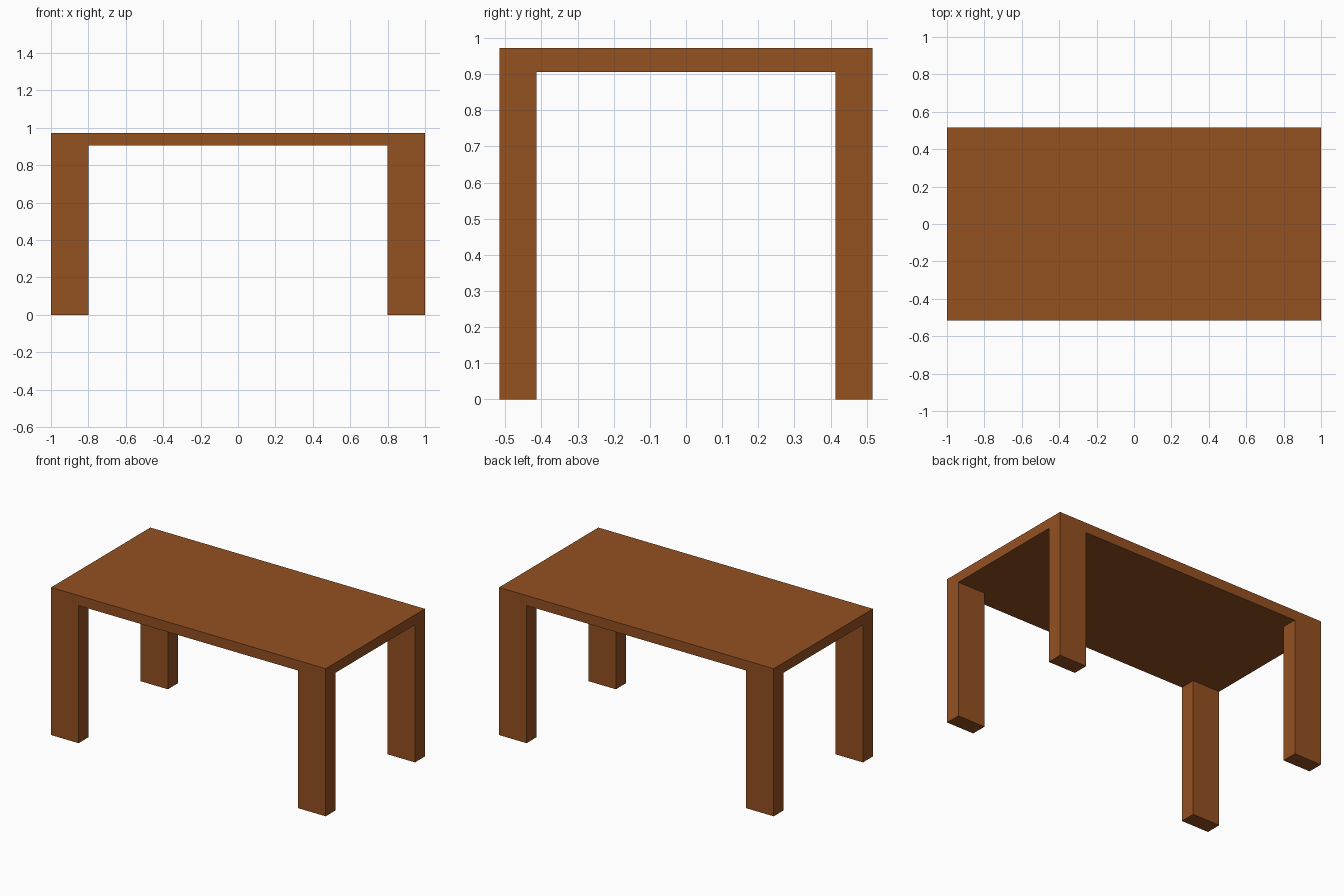
import bpy
import bmesh
from mathutils import Vector

if "Cube" in bpy.data.objects:
    bpy.data.objects.remove(bpy.data.objects["Cube"])

HALF_X, HALF_Y = 1.0, 0.516      # table top half sizes
LEG_X, LEG_Y = 0.8, 0.413        # inner faces of the legs
TOP_Z, UNDER_Z = 0.972, 0.906    # table top upper and lower surfaces

wood = bpy.data.materials.new("brown wood")
wood.diffuse_color = (0.296, 0.082, 0.0152, 1.0)
wood.use_nodes = True
wood.node_tree.nodes["Principled BSDF"].inputs["Base Color"].default_value = wood.diffuse_color

# Table top slab
bm = bmesh.new()
bmesh.ops.create_cube(bm, size=1.0)
for v in bm.verts:
    v.co = Vector((v.co.x * 2 * HALF_X, v.co.y * 2 * HALF_Y,
                   TOP_Z if v.co.z > 0 else UNDER_Z))

# Cut lines that mark out the corner legs
for normal, offset in (((1, 0, 0), LEG_X), ((0, 1, 0), LEG_Y)):
    for side in (-1, 1):
        bmesh.ops.bisect_plane(bm, geom=bm.verts[:] + bm.edges[:] + bm.faces[:],
                               plane_co=Vector(normal) * offset * side,
                               plane_no=normal)

# Legs: pull the four corner faces of the underside down to the floor
bm.normal_update()
corners = []
for f in bm.faces:
    c = f.calc_center_median()
    if f.normal.z < -0.9 and abs(c.x) > LEG_X and abs(c.y) > LEG_Y:
        corners.append(f)
for face in bmesh.ops.extrude_discrete_faces(bm, faces=corners)["faces"]:
    for v in face.verts:
        v.co.z = 0.0

# Weld the leg sides into the slab as one clean shell
bmesh.ops.remove_doubles(bm, verts=bm.verts, dist=0.0005)
bmesh.ops.recalc_face_normals(bm, faces=bm.faces)

mesh = bpy.data.meshes.new("table")
bm.to_mesh(mesh)
bm.free()
mesh.materials.append(wood)
table = bpy.data.objects.new("table", mesh)
bpy.context.collection.objects.link(table)
